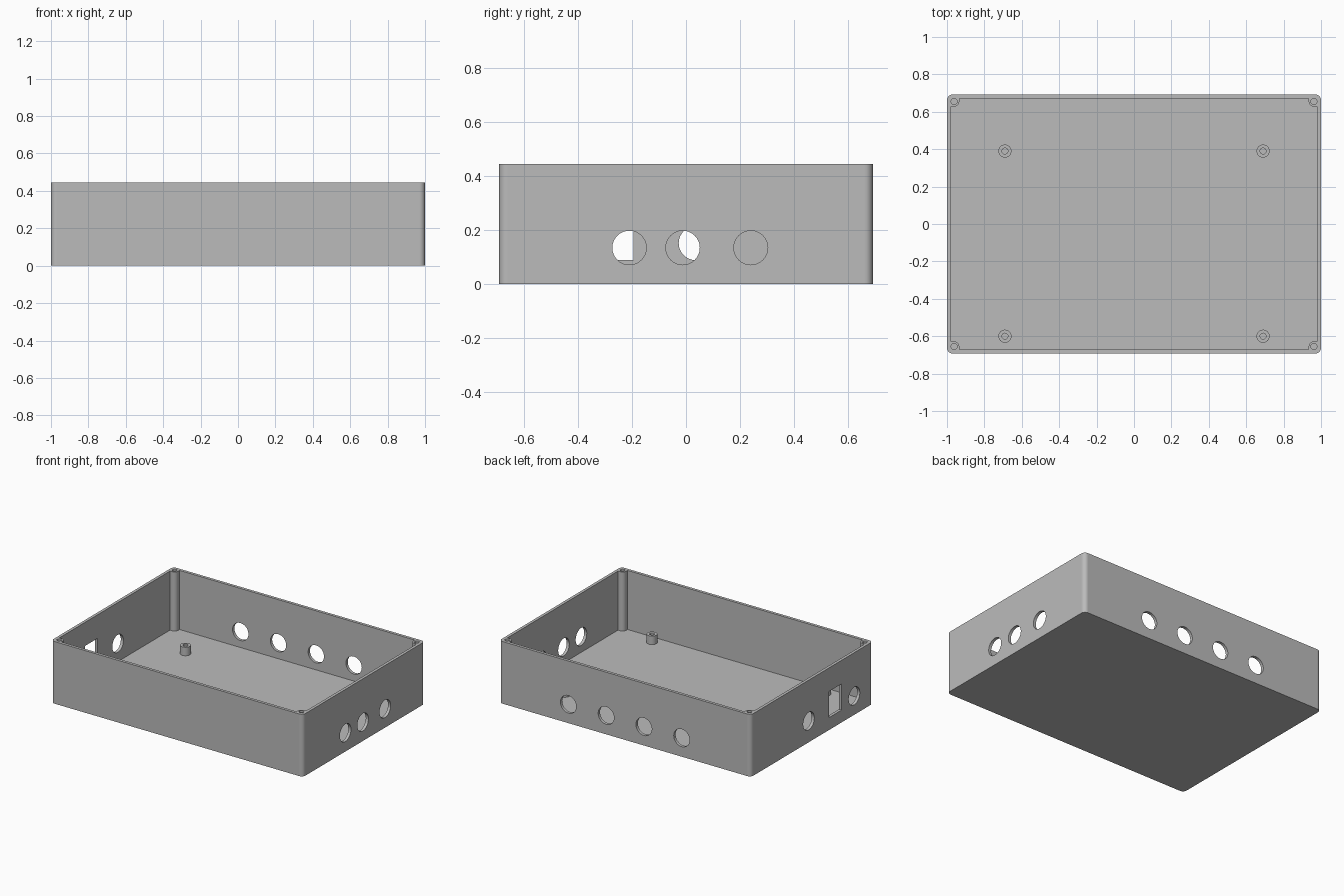
import bpy
import bmesh
from math import cos, sin, pi
from mathutils import Matrix, Vector

if "Cube" in bpy.data.objects:
    bpy.data.objects.remove(bpy.data.objects["Cube"], do_unlink=True)

HALF_X, HALF_Y, HEIGHT = 1.0, 0.692, 0.446
WALL, FLOOR = 0.021, 0.022
POST_X, POST_Y, POST_R = 0.962, 0.655, 0.028
SCREW_R, HOLE_R, HOLE_Z = 0.016, 0.063, 0.135

grey = bpy.data.materials.new("plain grey")
grey.use_nodes = True
grey.diffuse_color = (0.5, 0.5, 0.5, 1)
grey.node_tree.nodes["Principled BSDF"].inputs["Base Color"].default_value = (0.5, 0.5, 0.5, 1)


def finish(bm, name):
    """Turn a bmesh into an object: flat walls, smooth curved faces."""
    bmesh.ops.recalc_face_normals(bm, faces=bm.faces)
    mesh = bpy.data.meshes.new(name)
    bm.to_mesh(mesh)
    bm.free()
    mesh.materials.append(grey)
    obj = bpy.data.objects.new(name, mesh)
    bpy.context.collection.objects.link(obj)
    smooth_curves(obj)
    return obj


def smooth_curves(obj):
    for face in obj.data.polygons:
        face.use_smooth = max(abs(c) for c in face.normal) < 0.999


def arc(cx, cy, r, start, end, steps=8):
    angles = [start + (end - start) * i / steps for i in range(steps + 1)]
    return [(cx + r * cos(a), cy + r * sin(a)) for a in angles]


def four_corners(quadrant):
    """Mirror a +x +y corner outline into a closed loop."""
    loop = []
    for sx, sy in ((1, 1), (-1, 1), (-1, -1), (1, -1)):
        points = [(sx * x, sy * y) for x, y in quadrant]
        loop += points if sx * sy > 0 else points[::-1]
    return loop


def prism(name, outline, z0, z1):
    bm = bmesh.new()
    base = bm.faces.new([bm.verts.new((x, y, z0)) for x, y in outline])
    top = bmesh.ops.extrude_face_region(bm, geom=[base])["geom"]
    verts = [v for v in top if isinstance(v, bmesh.types.BMVert)]
    bmesh.ops.translate(bm, verts=verts, vec=(0, 0, z1 - z0))
    return finish(bm, name)


def cylinder(bm, centre, radius, depth, axis, segments):
    turn = Vector((0, 0, 1)).rotation_difference(Vector(axis)).to_matrix().to_4x4()
    bmesh.ops.create_cone(bm, cap_ends=True, segments=segments, radius1=radius,
                          radius2=radius, depth=depth,
                          matrix=Matrix.Translation(centre) @ turn)


def cut(target, cutter):
    mod = target.modifiers.new("cut", "BOOLEAN")
    mod.operation = "DIFFERENCE"
    mod.solver = "EXACT"
    mod.object = cutter
    bpy.context.view_layer.update()
    graph = bpy.context.evaluated_depsgraph_get()
    result = bpy.data.meshes.new_from_object(target.evaluated_get(graph))
    target.modifiers.clear()
    target.data = result
    bpy.data.objects.remove(cutter, do_unlink=True)


# Outer case with rounded vertical corners
R = 0.03
case = prism("case_shell", four_corners(arc(HALF_X - R, HALF_Y - R, R, 0, pi / 2)), 0, HEIGHT)

# Cavity, notched so that a rounded screw post stays in each corner
inner_x, inner_y = HALF_X - WALL, HALF_Y - WALL
notch = ([(inner_x, POST_Y - POST_R)]
         + arc(POST_X, POST_Y, POST_R, 1.5 * pi, pi)
         + [(POST_X - POST_R, inner_y)])
cut(case, prism("cavity_cutter", four_corners(notch), FLOOR, HEIGHT + 0.1))

# Round ports in the back and side walls, and screw holes in the posts
bm = bmesh.new()
for x in (-0.45, -0.15, 0.15, 0.45):
    cylinder(bm, (x, HALF_Y, HOLE_Z), HOLE_R, 0.1, (0, 1, 0), 48)
for y in (-0.21, -0.012, 0.24):
    cylinder(bm, (HALF_X, y, HOLE_Z), HOLE_R, 0.1, (1, 0, 0), 48)
for y, z in ((-0.48, HOLE_Z), (0.036, 0.152)):
    cylinder(bm, (-HALF_X, y, z), HOLE_R, 0.1, (1, 0, 0), 48)
for sx in (-1, 1):
    for sy in (-1, 1):
        cylinder(bm, (sx * POST_X, sy * POST_Y, HEIGHT), SCREW_R, 0.4, (0, 0, 1), 32)

# Rectangular socket opening in the right wall
bmesh.ops.create_cube(bm, size=1, matrix=Matrix.Translation((-HALF_X, -0.265, 0.183))
                      @ Matrix.Diagonal((0.1, 0.142, 0.188, 1)))
cut(case, finish(bm, "port_cutter"))
smooth_curves(case)

# Board standoffs: short tubes on the floor
for side, x in (("right", -0.69), ("left", 0.69)):
    for end, y in (("front", -0.6), ("back", 0.39)):
        bm = bmesh.new()
        profile = [(SCREW_R, FLOOR), (SCREW_R, 0.083), (0.035, 0.083), (0.035, FLOOR)]
        verts = [bm.verts.new((r, 0, z)) for r, z in profile]
        edges = [bm.edges.new((verts[i], verts[(i + 1) % 4])) for i in range(4)]
        bmesh.ops.spin(bm, geom=verts + edges, axis=(0, 0, 1), cent=(0, 0, 0),
                       angle=2 * pi, steps=32)
        bmesh.ops.remove_doubles(bm, verts=bm.verts, dist=0.0001)
        finish(bm, f"standoff_{end}_{side}").location = (x, y, 0)
